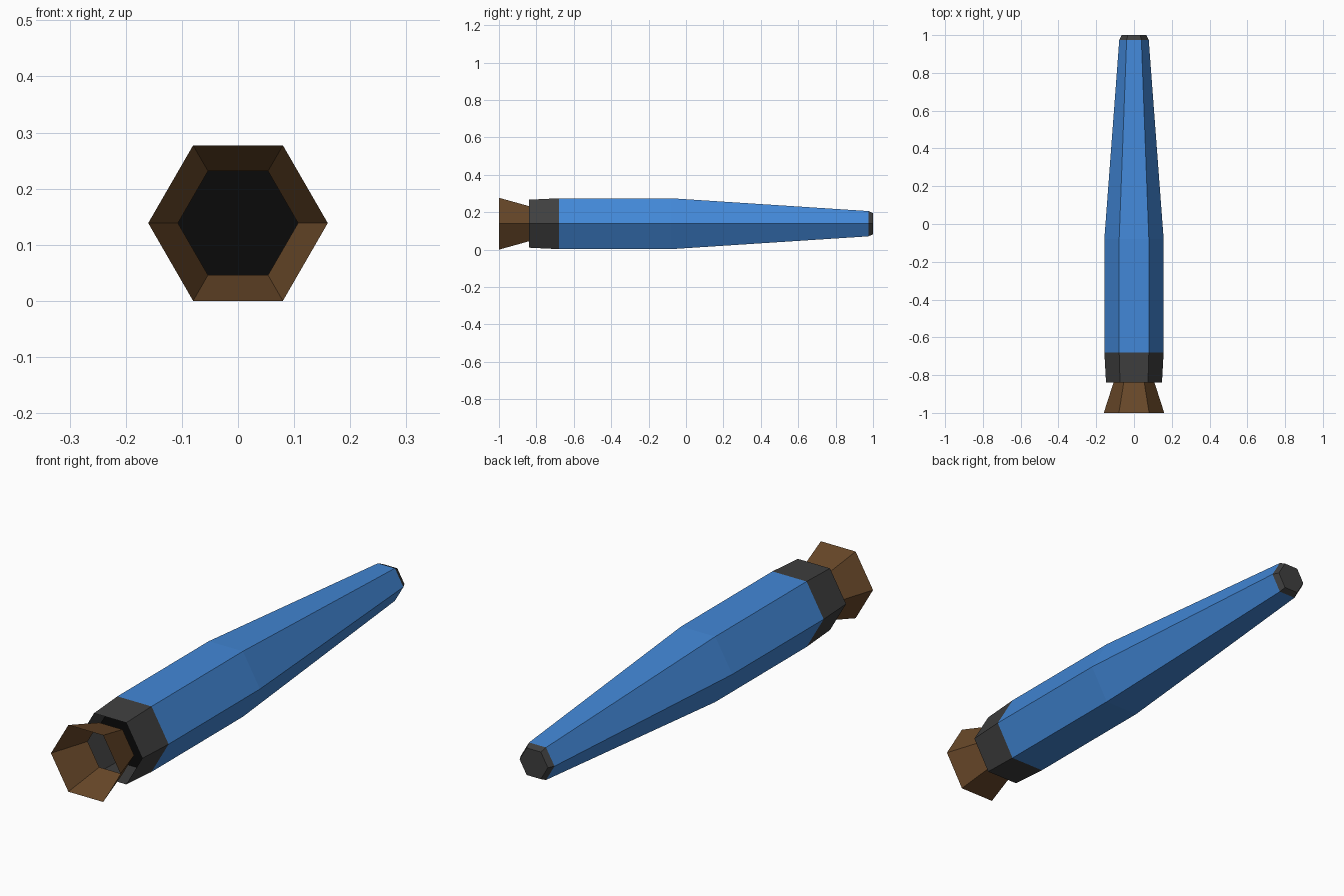
import bpy, bmesh
from math import cos, sin, pi

if "Cube" in bpy.data.objects:
    bpy.data.objects.remove(bpy.data.objects["Cube"])

SIDES = 6
CZ = 0.1386  # height of the long axis


def material(name, rgb):
    m = bpy.data.materials.new(name)
    m.diffuse_color = (*rgb, 1)
    m.use_nodes = True
    m.node_tree.nodes["Principled BSDF"].inputs["Base Color"].default_value = m.diffuse_color
    return m


blue = material("blue_paint", (0.055, 0.245, 0.68))
grey = material("dark_grey", (0.05, 0.05, 0.05))
black = material("black", (0.003, 0.003, 0.003))
brown = material("brown_metal", (0.14, 0.065, 0.022))


def hex_shell(name, profile, mat, cap_end=False):
    """Six-sided shell along y from (y, radius) pairs, front to back."""
    bm = bmesh.new()
    rings = [[bm.verts.new((r * cos(2 * pi * i / SIDES), y,
                            CZ + r * sin(2 * pi * i / SIDES)))
              for i in range(SIDES)] for y, r in profile]
    for a, b in zip(rings, rings[1:]):
        for i in range(SIDES):
            j = (i + 1) % SIDES
            bm.faces.new((a[i], b[i], b[j], a[j]))
    if cap_end:
        bm.faces.new(rings[-1][::-1])
    if len(rings) == 1:  # a single ring becomes a plate facing -y
        bm.faces.new(rings[0])
    bm.normal_update()
    me = bpy.data.meshes.new(name)
    bm.to_mesh(me)
    bm.free()
    # make sure the outside faces away from the axis
    if len(profile) > 1:
        p = me.polygons[0]
        if p.normal.x * p.center.x + p.normal.z * (p.center.z - CZ) < 0:
            me.flip_normals()
    elif me.polygons[0].normal.y > 0:
        me.flip_normals()
    if cap_end and me.polygons[-1].normal.y < 0:
        me.polygons[-1].flip()
    me.materials.append(mat)
    ob = bpy.data.objects.new(name, me)
    bpy.context.collection.objects.link(ob)
    return ob


# Tapering main body
hex_shell("body", [(-0.68, 0.157), (-0.08, 0.157), (0.975, 0.078)], blue)
# Blunt closed tip
hex_shell("tip", [(0.975, 0.078), (1.0, 0.065)], grey, cap_end=True)
# Open collar at the tail and the dark plate deep inside it
hex_shell("tail_collar", [(-0.84, 0.148), (-0.68, 0.157)], grey)
hex_shell("inner_plate", [(-0.68, 0.157)], black)
# Flared open exhaust nozzle
hex_shell("nozzle", [(-1.0, 0.16), (-0.835, 0.107)], brown)
